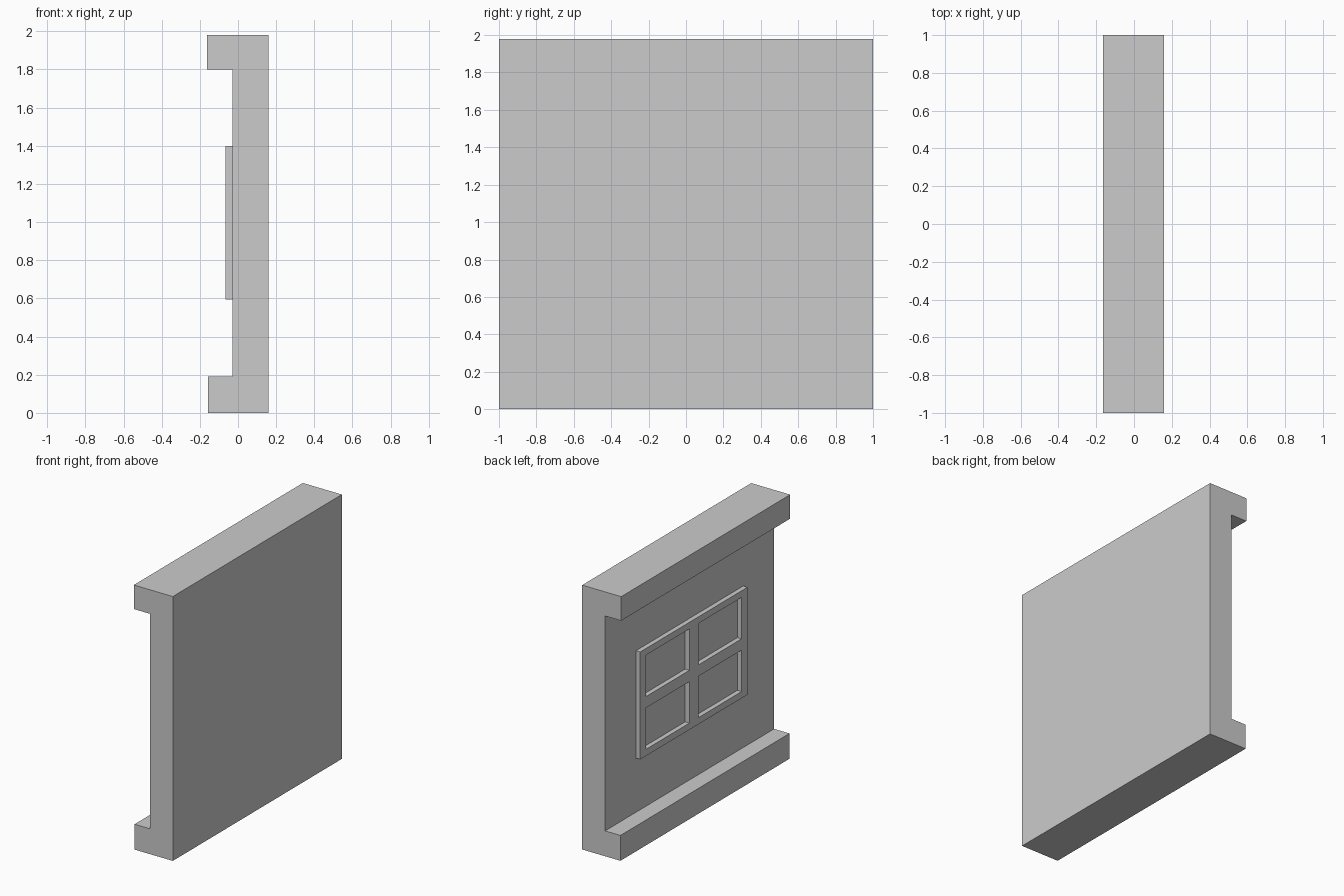
import bpy, bmesh
from mathutils import Vector

if "Cube" in bpy.data.objects:
    bpy.data.objects.remove(bpy.data.objects["Cube"])


def make_object(name, bm):
    bmesh.ops.recalc_face_normals(bm, faces=bm.faces)
    mesh = bpy.data.meshes.new(name)
    bm.to_mesh(mesh)
    bm.free()
    obj = bpy.data.objects.new(name, mesh)
    bpy.context.collection.objects.link(obj)
    return obj


def extrude(bm, offset):
    geom = bmesh.ops.extrude_face_region(bm, geom=bm.faces[:], use_keep_orig=True)["geom"]
    verts = [v for v in geom if isinstance(v, bmesh.types.BMVert)]
    bmesh.ops.translate(bm, verts=verts, vec=Vector(offset))


# Wall panel with cornice and base ledge: one C-shaped profile swept along y
FACE = -0.03
profile = [(0.16, 0), (0.16, 1.98), (-0.163, 1.98), (-0.163, 1.80),
           (FACE, 1.80), (FACE, 0.19), (-0.157, 0.19), (-0.157, 0)]
bm = bmesh.new()
bm.faces.new([bm.verts.new((x, -1, z)) for x, z in profile])
extrude(bm, (0, 2, 0))
make_object("wall_panel", bm)

# Window frame: 5 x 5 lattice with the four pane cells left open
ys = [-0.635, -0.565, -0.053, 0.053, 0.565, 0.635]
zs = [0.595, 0.645, 0.955, 1.04, 1.35, 1.40]
bm = bmesh.new()
grid = [[bm.verts.new((FACE, y, z)) for z in zs] for y in ys]
for i in range(5):
    for j in range(5):
        if i % 2 and j % 2:
            continue
        bm.faces.new((grid[i][j], grid[i + 1][j], grid[i + 1][j + 1], grid[i][j + 1]))
extrude(bm, (-0.035, 0, 0))
make_object("window_frame", bm)
